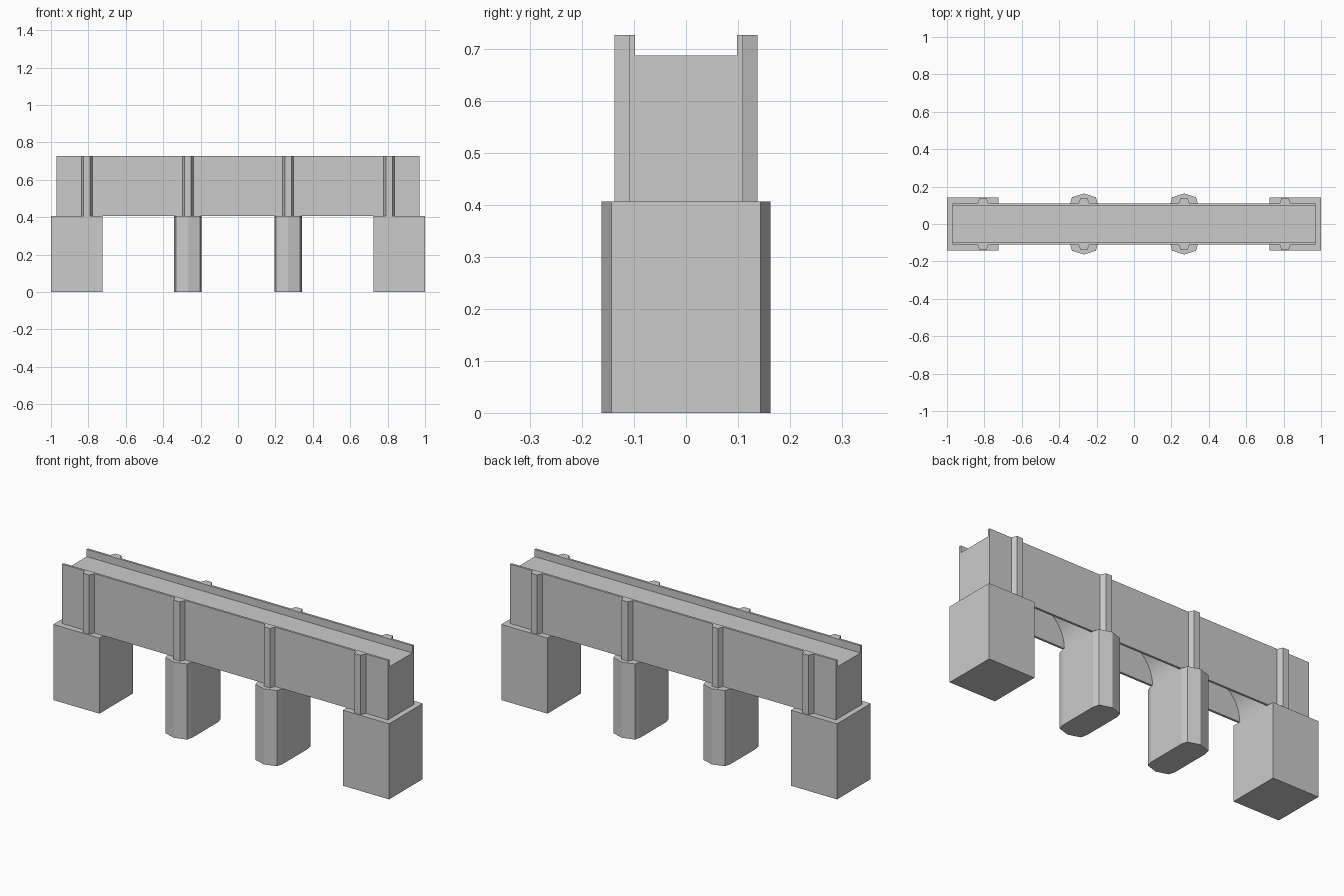
import bpy, bmesh, math
from mathutils import Matrix

if "Cube" in bpy.data.objects:
    bpy.data.objects.remove(bpy.data.objects["Cube"])

SPRING, ROAD, TOP = 0.407, 0.688, 0.727   # pier tops, road surface, parapet top
HALF_LEN, WALL_IN, WALL_OUT = 0.97, 0.098, 0.11
PIER_X, ABUT_IN = 0.268, 0.725


def prism(name, pts, lo, hi, axis='z'):
    """Extrude a profile: (x, y) along z, or (x, z) along y."""
    bm = bmesh.new()
    place = (lambda a, b, t: (a, b, t)) if axis == 'z' else (lambda a, b, t: (a, t, b))
    low = [bm.verts.new(place(a, b, lo)) for a, b in pts]
    high = [bm.verts.new(place(a, b, hi)) for a, b in pts]
    bm.faces.new(low)
    bm.faces.new(high)
    n = len(pts)
    for i in range(n):
        j = (i + 1) % n
        bm.faces.new((low[i], low[j], high[j], high[i]))
    bmesh.ops.recalc_face_normals(bm, faces=bm.faces)
    me = bpy.data.meshes.new(name)
    bm.to_mesh(me)
    bm.free()
    ob = bpy.data.objects.new(name, me)
    bpy.context.collection.objects.link(ob)
    return ob


def rect(x0, x1, y0, y1):
    return [(x0, y0), (x1, y0), (x1, y1), (x0, y1)]


def smooth(ob):
    bpy.ops.object.select_all(action='DESELECT')
    ob.select_set(True)
    bpy.context.view_layer.objects.active = ob
    bpy.ops.object.shade_smooth_by_angle(angle=math.radians(30))


# Road deck with three round vaults cut into its underside
edge = PIER_X + 0.073
inner = PIER_X - 0.073
profile = [(HALF_LEN, ROAD), (-HALF_LEN, ROAD), (-HALF_LEN, SPRING)]
for x0, x1 in ((-ABUT_IN, -edge), (-inner, inner), (edge, ABUT_IN)):
    mid, r = (x0 + x1) / 2, (x1 - x0) / 2
    for i in range(25):
        a = math.pi * (1 - i / 24)
        profile.append((mid + r * math.cos(a), SPRING + r * math.sin(a)))
profile.append((HALF_LEN, SPRING))
smooth(prism("road_deck", profile, -WALL_IN, WALL_IN, 'y'))

# Side walls rising into parapets, with tapered pilasters
for side, s in (("front", -1), ("back", 1)):
    prism(f"{side}_wall", rect(-HALF_LEN, HALF_LEN, s * WALL_IN, s * WALL_OUT), SPRING, TOP)
    for i, x in enumerate((-0.808, -PIER_X, PIER_X, 0.808)):
        pts = [(x - 0.03, s * WALL_OUT), (x + 0.03, s * WALL_OUT),
               (x + 0.018, s * 0.138), (x - 0.018, s * 0.138)]
        prism(f"{side}_pilaster_{i + 1}", pts, SPRING, TOP)

# Piers with shallow pointed ends, and square abutments
half = [(0.073, 0.11), (0.064, 0.143), (0, 0.163), (-0.064, 0.143), (-0.073, 0.11)]
outline = half + [(-x, -y) for x, y in half]
for side, s in (("left", -1), ("right", 1)):
    prism(f"{side}_pier", [(s * PIER_X + x, y) for x, y in outline], 0, SPRING)
    prism(f"{side}_abutment", rect(s * ABUT_IN, s, -0.143, 0.143), 0, SPRING)
